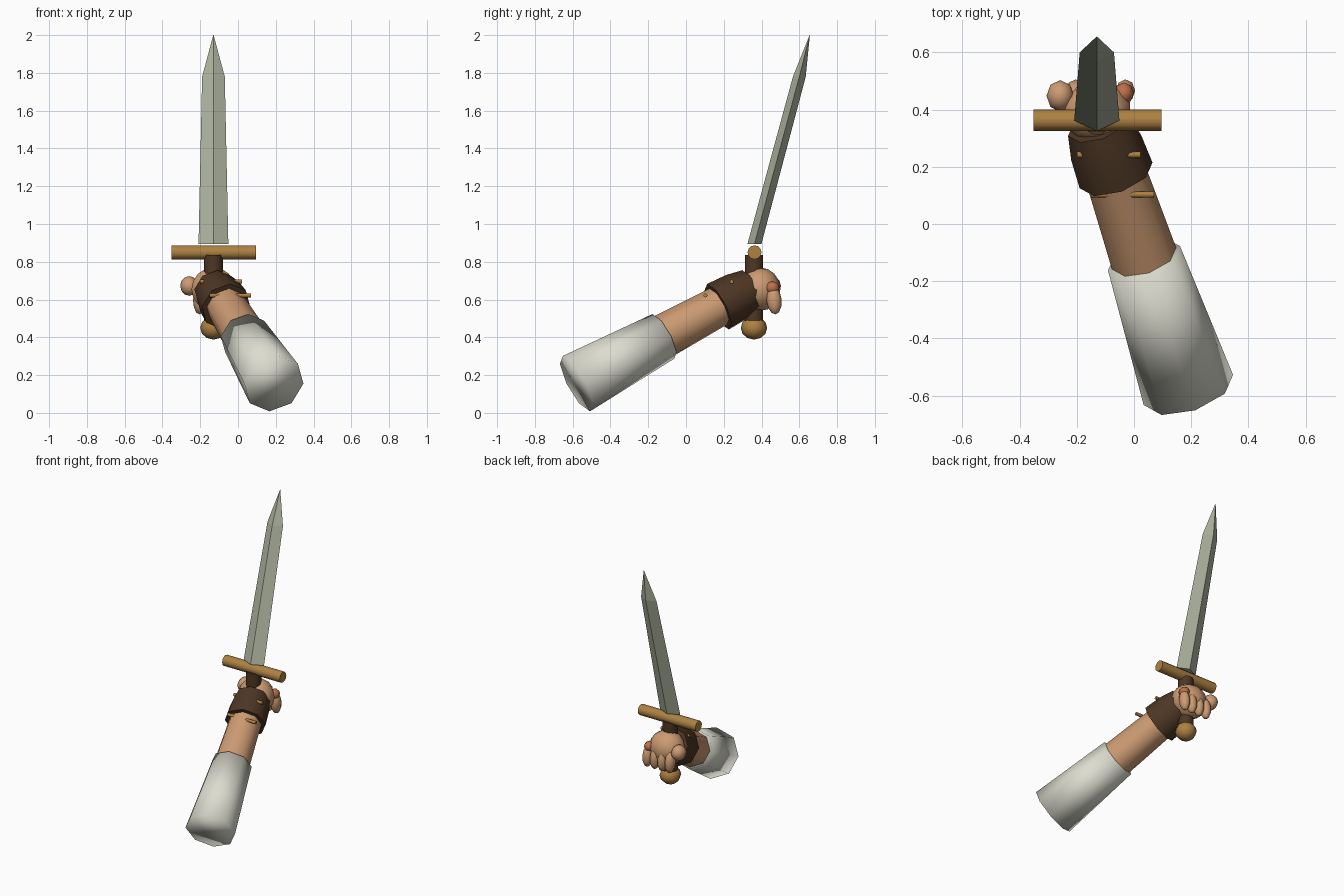
import bpy, bmesh, math
from mathutils import Vector, Matrix

if "Cube" in bpy.data.objects:
    bpy.data.objects.remove(bpy.data.objects["Cube"])


def mat(name, r, g, b):
    m = bpy.data.materials.new(name)
    m.diffuse_color = (r, g, b, 1)
    m.use_nodes = True
    m.node_tree.nodes["Principled BSDF"].inputs["Base Color"].default_value = m.diffuse_color
    return m


CLOTH = mat("off_white_cloth", 0.72, 0.72, 0.63)
SKIN = mat("skin", 0.61, 0.33, 0.17)
RUDDY = mat("ruddy_skin", 0.50, 0.16, 0.07)
LEATHER = mat("dark_leather", 0.075, 0.038, 0.018)
BRASS = mat("brass", 0.42, 0.22, 0.055)
STEEL = mat("steel", 0.42, 0.45, 0.34)


def finish(bm, name, material, smooth=None):
    """Turn a bmesh into an object; smooth is None (flat) or an angle in degrees."""
    bmesh.ops.recalc_face_normals(bm, faces=bm.faces)
    me = bpy.data.meshes.new(name)
    bm.to_mesh(me)
    bm.free()
    ob = bpy.data.objects.new(name, me)
    bpy.context.collection.objects.link(ob)
    me.materials.append(material)
    if smooth is not None:
        bpy.ops.object.select_all(action='DESELECT')
        ob.select_set(True)
        bpy.context.view_layer.objects.active = ob
        if smooth >= 180:
            bpy.ops.object.shade_smooth()
        else:
            bpy.ops.object.shade_smooth_by_angle(angle=math.radians(smooth))
    return ob


def loft(bm, rings):
    """Skin a list of equal-length rings and close both ends."""
    vs = [[bm.verts.new(p) for p in ring] for ring in rings]
    n = len(vs[0])
    for a, b in zip(vs, vs[1:]):
        for i in range(n):
            j = (i + 1) % n
            bm.faces.new((a[i], a[j], b[j], b[i]))
    bm.faces.new(vs[0])
    bm.faces.new(vs[-1])


def tube(name, a, b, stations, material, sides=8, smooth=50):
    """Tube from a to b; stations are (fraction along, radius)."""
    a, b = Vector(a), Vector(b)
    d = (b - a).normalized()
    u = d.cross(Vector((0, 0, 1)))
    u = u.normalized() if u.length > 0.01 else Vector((1, 0, 0))
    v = u.cross(d)
    rings = []
    for t, r in stations:
        c = a.lerp(b, t)
        angles = [2 * math.pi * i / sides for i in range(sides)]
        rings.append([c + r * (math.cos(k) * u + math.sin(k) * v) for k in angles])
    bm = bmesh.new()
    loft(bm, rings)
    return finish(bm, name, material, smooth)


def ball(name, centre, radii, material, tilt=0.0, seg=8, rings=6):
    """Ellipsoid, tilted about x."""
    bm = bmesh.new()
    m = (Matrix.Translation(centre) @ Matrix.Rotation(tilt, 4, 'X')
         @ Matrix.Diagonal((*radii, 1)))
    bmesh.ops.create_uvsphere(bm, u_segments=seg, v_segments=rings, radius=1, matrix=m)
    return finish(bm, name, material, 180)


# Points along the arm axis, sleeve end to wrist
SHOULDER = Vector((0.19, -0.58, 0.155))
CUFF = Vector((0.035, -0.12, 0.405))


def along(t):
    return SHOULDER.lerp(CUFF, t)


# Arm
tube("sleeve", along(0), along(1), [(0, 0.165), (1, 0.133)], CLOTH, smooth=180)
tube("forearm", along(0.9), along(1.8), [(0, 0.12), (1, 0.105)], SKIN)
tube("glove", along(1.63), (-0.125, 0.345, 0.655),
     [(0, 0.135), (0.55, 0.13), (1, 0.112)], LEATHER)

# Brass pins across the wrist
tube("lower_pin", (-0.15, 0.103, 0.622), (0.07, 0.103, 0.622), [(0, 0.011), (1, 0.011)], BRASS)
tube("upper_pin", (-0.20, 0.242, 0.695), (0.022, 0.242, 0.695), [(0, 0.011), (1, 0.011)], BRASS)

# Fist
ball("palm", (-0.13, 0.392, 0.655), (0.122, 0.108, 0.115), SKIN, seg=10, rings=8)
for i in range(4):
    x = -0.03 - 0.058 * i
    ball(f"finger_{i + 1}", (x, 0.466, 0.597), (0.034, 0.040, 0.076), SKIN, tilt=0.1)
ball("thumb", (-0.258, 0.448, 0.672), (0.048, 0.055, 0.052), SKIN)
ball("knuckle", (-0.035, 0.457, 0.662), (0.034, 0.038, 0.034), RUDDY)

# Hilt
tube("grip", (-0.13, 0.36, 0.46), (-0.13, 0.36, 0.835), [(0, 0.05), (1, 0.05)], LEATHER, sides=10)
tube("crossguard", (-0.352, 0.363, 0.85), (0.096, 0.363, 0.85),
     [(0, 0.037), (1, 0.037)], BRASS, sides=12)
ball("pommel", (-0.13, 0.36, 0.45), (0.07, 0.07, 0.062), BRASS)


# Blade: diamond sections leaning back, then a point
def diamond(y, z, half_width, half_depth):
    return [(-0.13 - half_width, y, z), (-0.13, y - half_depth, z),
            (-0.13 + half_width, y, z), (-0.13, y + half_depth, z)]


bm = bmesh.new()
loft(bm, [diamond(0.362, 0.893, 0.079, 0.037),
          diamond(0.600, 1.78, 0.060, 0.034),
          diamond(0.655, 2.0, 0.001, 0.001)])
finish(bm, "blade", STEEL)
